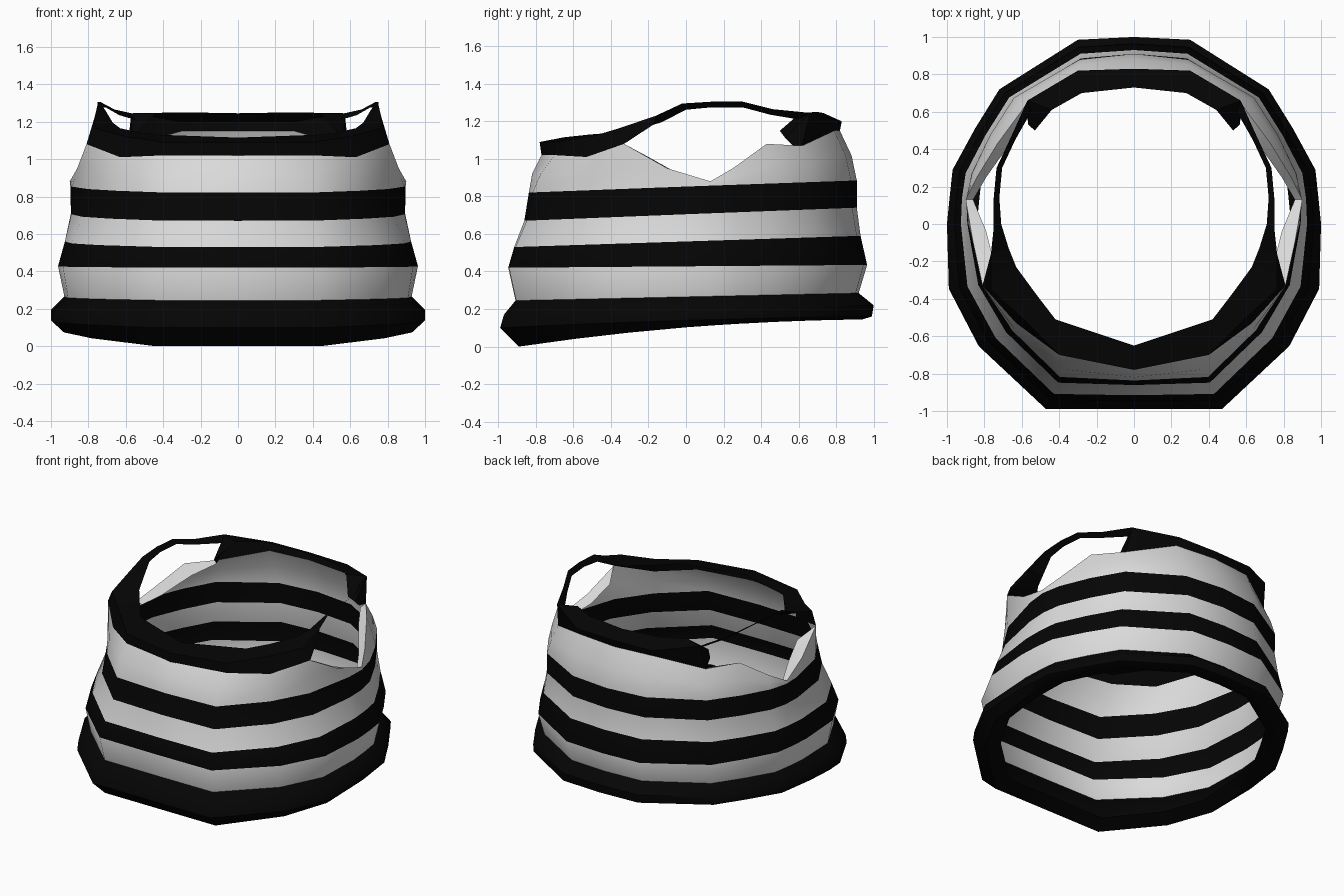
import bpy
from mathutils import Vector

cube = bpy.data.objects.get("Cube")
if cube:
    bpy.data.objects.remove(cube, do_unlink=True)


def material(name, value):
    m = bpy.data.materials.new(name)
    m.use_nodes = True
    col = (value, value, value, 1)
    m.diffuse_color = col
    bsdf = m.node_tree.nodes["Principled BSDF"]
    bsdf.inputs["Base Color"].default_value = col
    bsdf.inputs["Roughness"].default_value = 0.9
    return m


WHITE = material("white cloth", 0.7)
BLACK = material("black cloth", 0.0014)


def loft(name, rows, mats):
    """Skin half rings running front to back, then mirror across x."""
    n = len(rows[0])
    verts = [p for row in rows for p in row]
    faces, slots = [], []
    for r in range(len(rows) - 1):
        for c in range(n - 1):
            a = r * n + c
            faces.append((a, a + 1, a + n + 1, a + n))
            slots.append(0 if mats[r] is WHITE else 1)
    me = bpy.data.meshes.new(name)
    me.from_pydata(verts, [], faces)
    me.materials.append(WHITE)
    me.materials.append(BLACK)
    for poly, s in zip(me.polygons, slots):
        poly.material_index = s
    ob = bpy.data.objects.new(name, me)
    bpy.context.collection.objects.link(ob)
    mod = ob.modifiers.new("mirror", "MIRROR")
    mod.use_clip = True
    bpy.ops.object.select_all(action="DESELECT")
    ob.select_set(True)
    bpy.context.view_layer.objects.active = ob
    bpy.ops.object.shade_smooth_by_angle(angle=0.9)


# Half outlines from front centre to back centre: angular hem, rounder chest
HEM = [(0, -1), (.47, -1), (.83, -.66), (.99, -.35), (1, 0), (.985, .15),
       (.97, .29), (.85, .51), (.72, .72), (.3, .985), (0, 1)]
CHEST = [(0, -.98), (.43, -.95), (.69, -.67), (.86, -.4), (.98, 0), (1, .15),
         (.96, .3), (.86, .52), (.71, .75), (.33, .96), (0, 1)]


def ring(z_front, z_back, sx, s_front, s_back, round_, arch=0):
    pts = []
    for a, b in zip(HEM, CHEST):
        p = Vector(a).lerp(Vector(b), round_)
        y = p.y * (s_front if p.y < 0 else s_back)
        z = z_front + (z_back - z_front) * (p.y + 1) / 2 + arch * (1 - p.y ** 2)
        pts.append(Vector((p.x * sx, y, z)))
    return pts


# Upper cloth edge, including the dip of the armhole
rim = [Vector(p) for p in [
    (0, -.77, 1.02), (.4, -.7, 1.02), (.63, -.53, 1.01), (.81, -.33, 1.08),
    (.86, -.1, .95), (.9, .13, .88), (.84, .25, .95), (.73, .43, 1.08),
    (.59, .62, 1.07), (.3, .79, 1.15), (0, .82, 1.15)]]

band_top = ring(.82, .885, .9, .85, .91, .75)
# Cloth between the top stripe and the rim bulges slightly
middle = []
for a, b in zip(band_top, rim):
    p = a.lerp(b, .5)
    middle.append(Vector((p.x, p.y * 1.02, p.z)))

rows = [
    ring(.05, .18, .84, .8, .86, 0, .03),
    ring(0, .145, .94, .89, .94, 0, .03),
    ring(.1, .16, 1, .99, .99, 0, .01),
    ring(.17, .22, 1, .97, 1, 0),
    ring(.245, .285, .93, .91, .92, .1),
    ring(.42, .435, .965, .95, .965, .15),
    ring(.53, .59, .93, .92, .93, .25),
    ring(.67, .74, .9, .87, .91, .5),
    band_top, middle, rim]
loft("striped_body", rows, [BLACK] * 4 + [WHITE, BLACK, WHITE, BLACK, WHITE, WHITE])

# Front neck band, its upper edge leaning inwards, rising into the strap
front_low = rim[:4] + [(.765, -.17, 1.185)]
front_fold = [(0, -.78, 1.09), (.4, -.7, 1.09), (.6, -.5, 1.12), (.765, -.35, 1.165),
              (.765, -.16, 1.23)]
front_edge = [(0, -.65, 1.115), (.42, -.51, 1.13), (.52, -.38, 1.14),
              (.63, -.23, 1.165), (.67, -.13, 1.195)]
loft("front_neck_band", [front_low, front_fold, front_edge], [BLACK, BLACK])

# Thin shoulder straps, the outer edge higher than the inner one
outer = [front_fold[-1], (.75, -.02, 1.295), (.75, .14, 1.305),
         (.735, .3, 1.305), (.66, .46, 1.265), (.57, .66, 1.245)]
inner = [front_edge[-1], (.71, 0, 1.262), (.72, .14, 1.275),
         (.705, .3, 1.275), (.635, .45, 1.235), (.55, .6, 1.21)]
loft("shoulder_strap", [outer, inner], [BLACK])

# Back neck band with its loose end folded in behind the shoulder
back_low = [(.57, .57, 1.07)] + rim[8:]
back_fold = [(.565, .53, 1.11), (.57, .66, 1.245), (.3, .82, 1.2), (0, .83, 1.2)]
back_edge = [(.53, .5, 1.15), (.44, .61, 1.245), (.28, .7, 1.25), (0, .73, 1.245)]
loft("back_neck_band", [back_low, back_fold, back_edge], [BLACK, BLACK])

# Cloth turned inwards along each armhole
turn = [(.75, -.2, 1.01), (.79, -.04, .92), (.86, .13, .86), (.79, .25, .9),
        (.67, .42, 1.01), (.58, .57, 1.06)]
loft("armhole_fold", [rim[3:9], turn], [WHITE])
